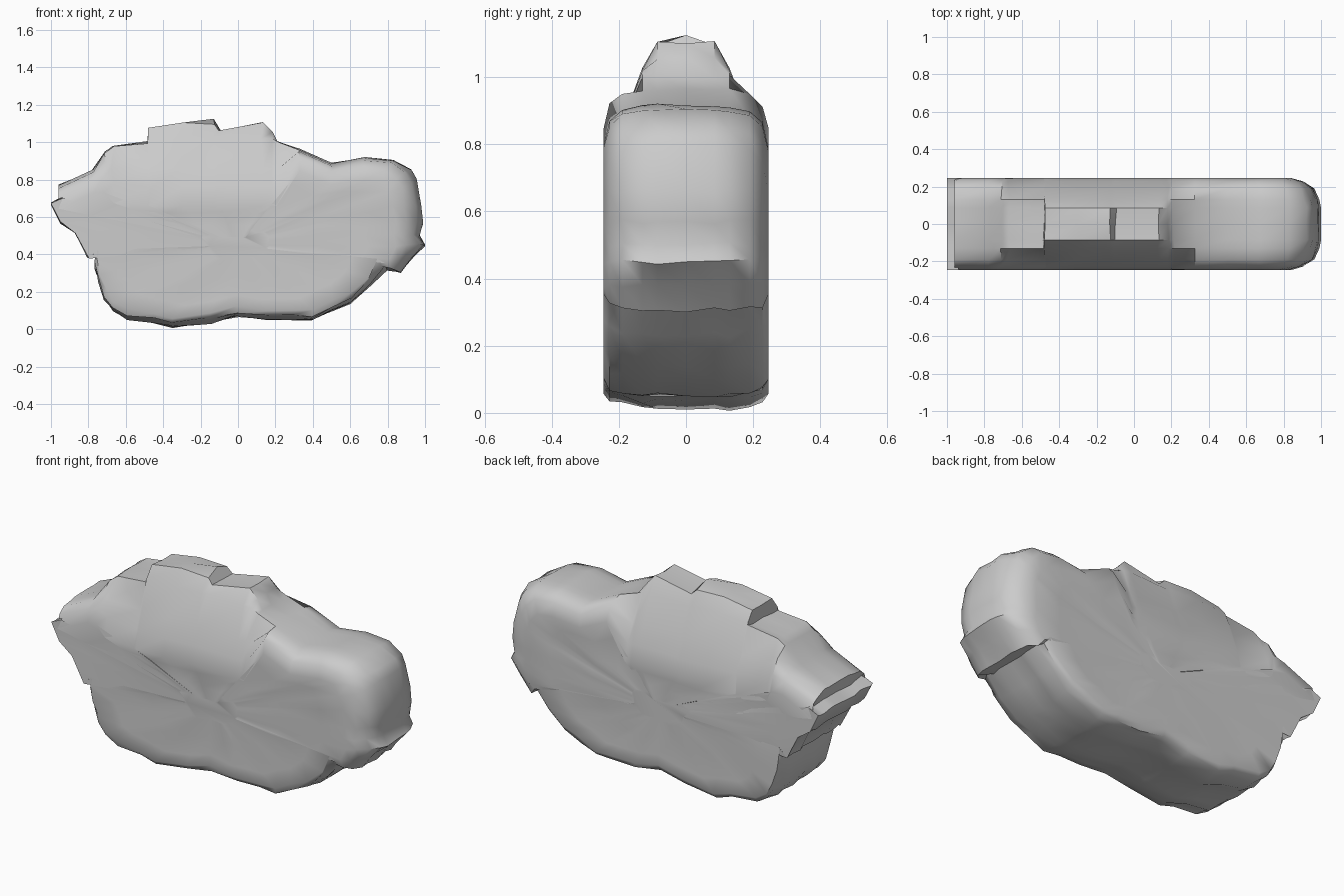
import bpy, bmesh, random

if "Cube" in bpy.data.objects:
    bpy.data.objects.remove(bpy.data.objects["Cube"])

random.seed(4)

# Side outline of the boulder (x, z), clockwise from the left tip
OUTLINE = [
    (-1.0, .67), (-.94, .70), (-.96, .77), (-.78, .85), (-.71, .95), (-.67, .98),
    (-.48, 1.0), (-.475, 1.07), (-.30, 1.10), (-.13, 1.125), (-.10, 1.06),
    (.13, 1.10), (.18, 1.06), (.21, 1.0), (.33, .965), (.50, .89), (.67, .915),
    (.83, .905), (.92, .85), (.955, .80), (.98, .66), (.99, .57), (.97, .50),
    (1.0, .45), (.93, .38), (.87, .30), (.80, .32), (.70, .23), (.60, .14),
    (.50, .10), (.40, .05), (.30, .05), (.15, .05), (0, .07), (-.15, .035),
    (-.35, .01), (-.45, .04), (-.60, .055), (-.67, .10), (-.71, .16),
    (-.74, .25), (-.76, .33), (-.755, .43), (-.80, .385), (-.87, .52), (-.95, .57),
]

# Layers: y, height limit of the ridge, drop of the shoulders,
# squeeze of the right end, lift of the underside
LAYERS = [
    (0, 2, 0, 1, 0),
    (.085, 1.10, 0, 1, .005),
    (.13, 1.02, .005, .97, 0),
    (.19, .86, .015, .88, .015),
    (.228, .76, .05, .68, .02),
    (.245, .66, .12, .48, .05),
]


def ridge_weight(x):
    if x < -.66:
        return max(0, (x + .77) / .11)
    return 1 if x < .22 else max(0, (.33 - x) / .11)


def layer_points(y, cap, drop, squeeze, lift):
    pts = []
    for x, z in OUTLINE:
        if z > .72:
            w = ridge_weight(x)
            z = (1 - w) * (z - drop) + w * min(z, cap)
        elif z < .35:
            z += lift
        if x > .7:
            x = .7 + (x - .7) * squeeze
        j = .008 if y else 0
        pts.append((x + random.uniform(-j, j) * (abs(x) < .95),
                    max(0, z + random.uniform(-j, j))))
    return pts


bm = bmesh.new()
rings = []


def add_ring(pts, ys):
    rings.append([bm.verts.new((x, y, z)) for (x, z), y in zip(pts, ys)])


def side_rings(sign):
    """Layers from the middle to one broad face, then inset rings on that face."""
    out = []
    for y, *rest in LAYERS[1:]:
        pts = layer_points(y, *rest)
        out.append((pts, [sign * y] * len(pts)))
    rim = out[-1][0]
    for s in (.82, .5, .2):
        pts = [(x * s, .45 + (z - .45) * s) for x, z in rim]
        out.append((pts, [sign * (.245 - random.uniform(0, .007)) for _ in pts]))
    return out


# Rings from front face through the middle to the back face
for pts, ys in reversed(side_rings(-1)):
    add_ring(pts, ys)
add_ring(layer_points(*LAYERS[0]), [0] * len(OUTLINE))
for pts, ys in side_rings(1):
    add_ring(pts, ys)

n = len(OUTLINE)
for a, b in zip(rings, rings[1:]):
    for i in range(n):
        k = (i + 1) % n
        bm.faces.new((a[i], a[k], b[k], b[i]))
bm.faces.new(rings[0])
bm.faces.new(rings[-1])
bmesh.ops.recalc_face_normals(bm, faces=bm.faces[:])

mesh = bpy.data.meshes.new("boulder")
bm.to_mesh(mesh)
bm.free()
rock = bpy.data.objects.new("boulder", mesh)
bpy.context.collection.objects.link(rock)
bpy.context.view_layer.objects.active = rock
rock.select_set(True)
bpy.ops.object.shade_smooth_by_angle(angle=.85)
